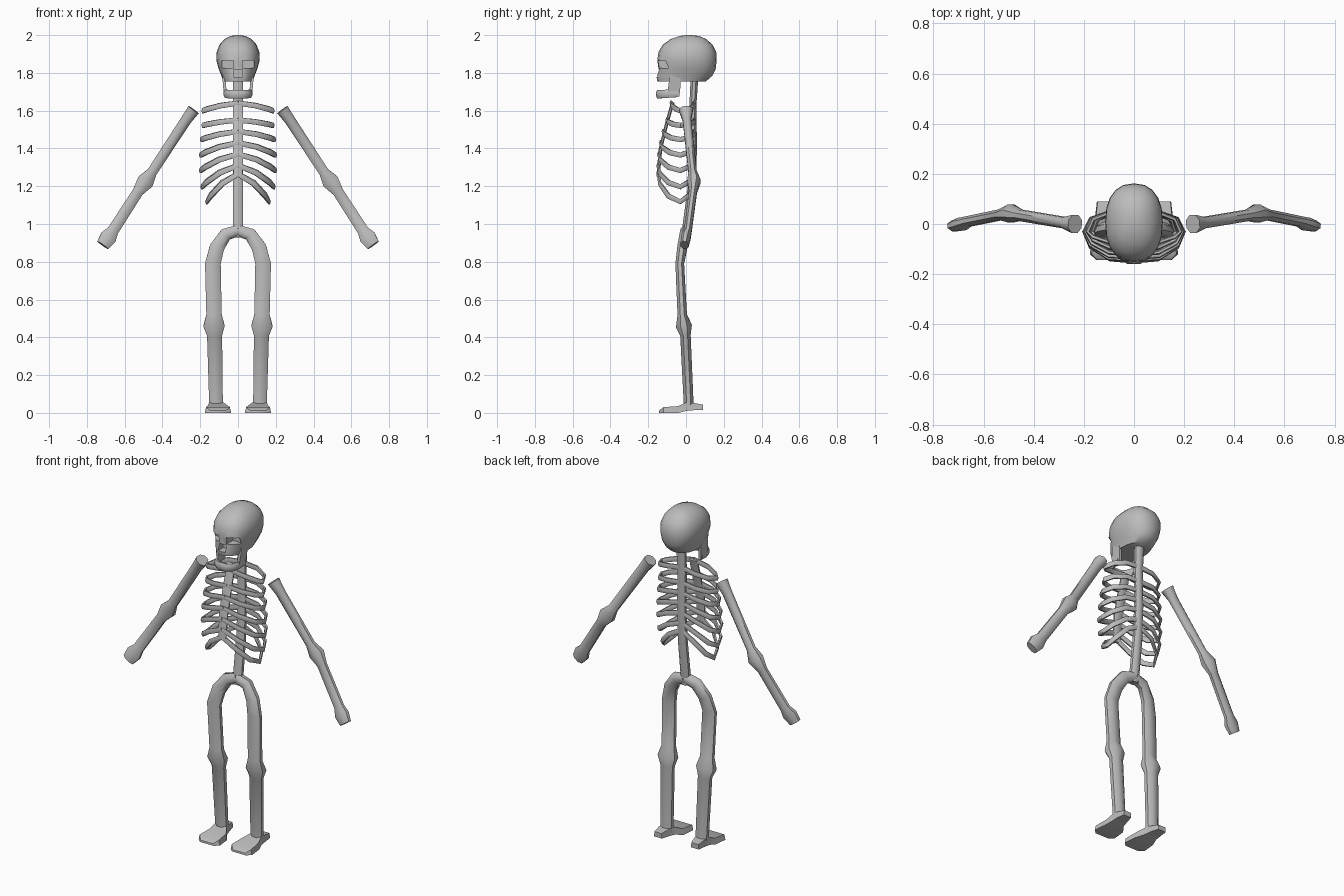
import bpy, bmesh, math
from mathutils import Vector

bone = bpy.data.materials.new("bone_grey")
bone.diffuse_color = (0.5, 0.5, 0.5, 1)


def loft(name, rings):
    """Skin a list of equal-sized rings and cap both ends."""
    bm = bmesh.new()
    rows = [[bm.verts.new(p) for p in ring] for ring in rings]
    n = len(rows[0])
    for a, b in zip(rows, rows[1:]):
        for i in range(n):
            j = (i + 1) % n
            bm.faces.new((a[i], a[j], b[j], b[i]))
    bm.faces.new(rows[0])
    bm.faces.new(rows[-1])
    bmesh.ops.recalc_face_normals(bm, faces=bm.faces[:])
    mesh = bpy.data.meshes.new(name)
    bm.to_mesh(mesh)
    bm.free()
    mesh.materials.append(bone)
    obj = bpy.data.objects.new(name, mesh)
    bpy.context.collection.objects.link(obj)
    return obj


def tube(name, stations, up, sides=8):
    """Sweep an ellipse; station = (x, y, z, radius along up, radius across)."""
    pts = [Vector(s[:3]) for s in stations]
    rings = []
    for i, s in enumerate(stations):
        t = (pts[min(i + 1, len(pts) - 1)] - pts[max(i - 1, 0)]).normalized()
        u = Vector(up)
        u = (u - t * u.dot(t)).normalized()
        v = t.cross(u)
        ring = []
        for k in range(sides):
            a = 2 * math.pi * (k + 0.5) / sides
            ring.append(pts[i] + u * s[3] * math.cos(a) + v * s[4] * math.sin(a))
        rings.append(ring)
    return loft(name, rings)


def flip(stations, s):
    return [(p[0] * s,) + tuple(p[1:]) for p in stations]


def box_ring_z(x0, x1, y0, y1, z):
    return [(x0, y0, z), (x1, y0, z), (x1, y1, z), (x0, y1, z)]


# Skull: horizontal rings (z, half width, front y, back y)
levels = [(1.755, 0.078, -0.152, 0.105), (1.785, 0.088, -0.157, 0.140),
          (1.82, 0.102, -0.145, 0.157), (1.865, 0.115, -0.152, 0.162),
          (1.91, 0.113, -0.146, 0.160), (1.95, 0.098, -0.122, 0.140),
          (1.98, 0.070, -0.080, 0.105), (1.995, 0.040, -0.035, 0.070),
          (2.0, 0.015, 0.0, 0.035)]
rings = []
for z, w, yf, yb in levels:
    ring = []
    for k in range(20):
        a = 2 * math.pi * k / 20
        c, s = math.cos(a), math.sin(a)
        ring.append((w * math.copysign(abs(c) ** 0.85, c),
                     (yf + yb) / 2 + (yb - yf) / 2 * math.copysign(abs(s) ** 0.85, s), z))
    rings.append(ring)
skull = loft("skull", rings)

# Eye sockets and nose opening
for x0, x1, z0, z1, depth in ((-0.086, -0.025, 1.825, 1.866, -0.085),
                              (0.025, 0.086, 1.825, 1.866, -0.085),
                              (-0.024, 0.024, 1.777, 1.818, -0.105)):
    cutter = loft("socket_cutter", [box_ring_z(x0, x1, -0.3, depth, z0),
                                    box_ring_z(x0, x1, -0.3, depth, z1)])
    cutter.hide_render = True
    mod = skull.modifiers.new("socket", 'BOOLEAN')
    mod.operation = 'DIFFERENCE'
    mod.solver = 'EXACT'
    mod.object = cutter
    bpy.context.view_layer.objects.active = skull
    bpy.ops.object.modifier_apply(modifier=mod.name)
    bpy.data.objects.remove(cutter, do_unlink=True)

# Lower jaw: curved arch and two upright branches
arch = [(0.068, -0.045, 1.692, 0.022, 0.010), (0.066, -0.09, 1.69, 0.023, 0.011),
        (0.052, -0.13, 1.688, 0.024, 0.012), (0.025, -0.147, 1.687, 0.025, 0.013)]
tube("jaw", arch + flip(arch[::-1], -1), (0, 0, 1))
for s, side in ((1, "left"), (-1, "right")):
    loft("jaw_branch_" + side, [box_ring_z(s * 0.058, s * 0.073, -0.095, -0.035, 1.675),
                                box_ring_z(s * 0.062, s * 0.078, -0.095, -0.03, 1.72),
                                box_ring_z(s * 0.068, s * 0.084, -0.085, -0.025, 1.79)])

# Spine and breastbone
tube("spine", [(0, 0.045, 1.78, 0.022, 0.03), (0, 0.036, 1.62, 0.02, 0.028),
               (0, 0.04, 1.40, 0.02, 0.028), (0, 0.03, 1.20, 0.022, 0.029),
               (0, 0.005, 1.0, 0.024, 0.03), (0, 0.0, 0.93, 0.022, 0.03)], (0, 1, 0))
tube("breastbone", [(0, -0.07, 1.645, 0.010, 0.028), (0, -0.10, 1.54, 0.010, 0.03),
                    (0, -0.135, 1.40, 0.010, 0.03), (0, -0.148, 1.25, 0.010, 0.026)], (0, 1, 0))

# Ribs: (centre z, lowest side z, half width, front y)
ribs = [(1.64, 1.60, 0.185, -0.078), (1.55, 1.522, 0.185, -0.10),
        (1.49, 1.447, 0.193, -0.12), (1.43, 1.365, 0.198, -0.134),
        (1.37, 1.283, 0.198, -0.144), (1.31, 1.197, 0.19, -0.148),
        (1.265, 1.118, 0.165, -0.146)]

# Legs, arms: (x, y, z, depth radius, width radius)
leg = [(0, 0, 0.965, 0.03, 0.032), (0.065, -0.005, 0.945, 0.03, 0.037),
       (0.112, -0.02, 0.875, 0.028, 0.042), (0.133, -0.033, 0.79, 0.025, 0.045),
       (0.127, -0.02, 0.52, 0.027, 0.044), (0.127, -0.011, 0.46, 0.046, 0.061),
       (0.124, -0.003, 0.41, 0.03, 0.043), (0.116, 0.015, 0.03, 0.028, 0.039)]
arm = [(0.235, 0.0, 1.605, 0.04, 0.036), (0.275, 0.005, 1.55, 0.024, 0.031),
       (0.455, 0.035, 1.275, 0.024, 0.029), (0.49, 0.042, 1.225, 0.038, 0.049),
       (0.53, 0.037, 1.17, 0.023, 0.031), (0.662, 0.01, 0.965, 0.022, 0.033),
       (0.686, 0.0, 0.93, 0.027, 0.048), (0.716, -0.008, 0.888, 0.023, 0.038)]
# Feet: (y, centre x, half width, bottom z, top z)
foot = [(-0.143, 0.106, 0.045, 0.0, 0.012), (-0.12, 0.106, 0.07, 0.0, 0.03),
        (-0.04, 0.106, 0.062, 0.0, 0.036), (0.0, 0.114, 0.042, 0.01, 0.055),
        (0.04, 0.118, 0.036, 0.014, 0.053), (0.09, 0.122, 0.026, 0.014, 0.043)]

for s, side in ((1, "left"), (-1, "right")):
    for i, (zc, zs, w, yf) in enumerate(ribs):
        d = zc - zs
        path = [(0, 0.04, zc), (0.5 * w, 0.046, zc - 0.3 * d),
                (0.87 * w, 0.02, zc - 0.75 * d), (w, -0.03, zs),
                (0.87 * w, 0.6 * yf - 0.005, zc - 0.8 * d),
                (0.5 * w, 0.95 * yf, zc - 0.35 * d), (0, yf, zc)]
        tube(f"rib_{i + 1}_{side}", flip([p + (0.016, 0.009) for p in path], s), (0, 0, 1), 6)
    tube("leg_" + side, flip(leg, s), (0, 1, 0))
    tube("arm_" + side, flip(arm, s), (0, 1, 0))
    loft("foot_" + side, [[(s * (x - h), y, z0), (s * (x + h), y, z0),
                           (s * (x + h * 0.9), y, z1), (s * (x - h * 0.9), y, z1)]
                          for y, x, h, z0, z1 in foot])

# Smooth shading that keeps hard edges
bpy.ops.object.select_all(action='SELECT')
bpy.context.view_layer.objects.active = skull
bpy.ops.object.shade_smooth_by_angle(angle=math.radians(48))
